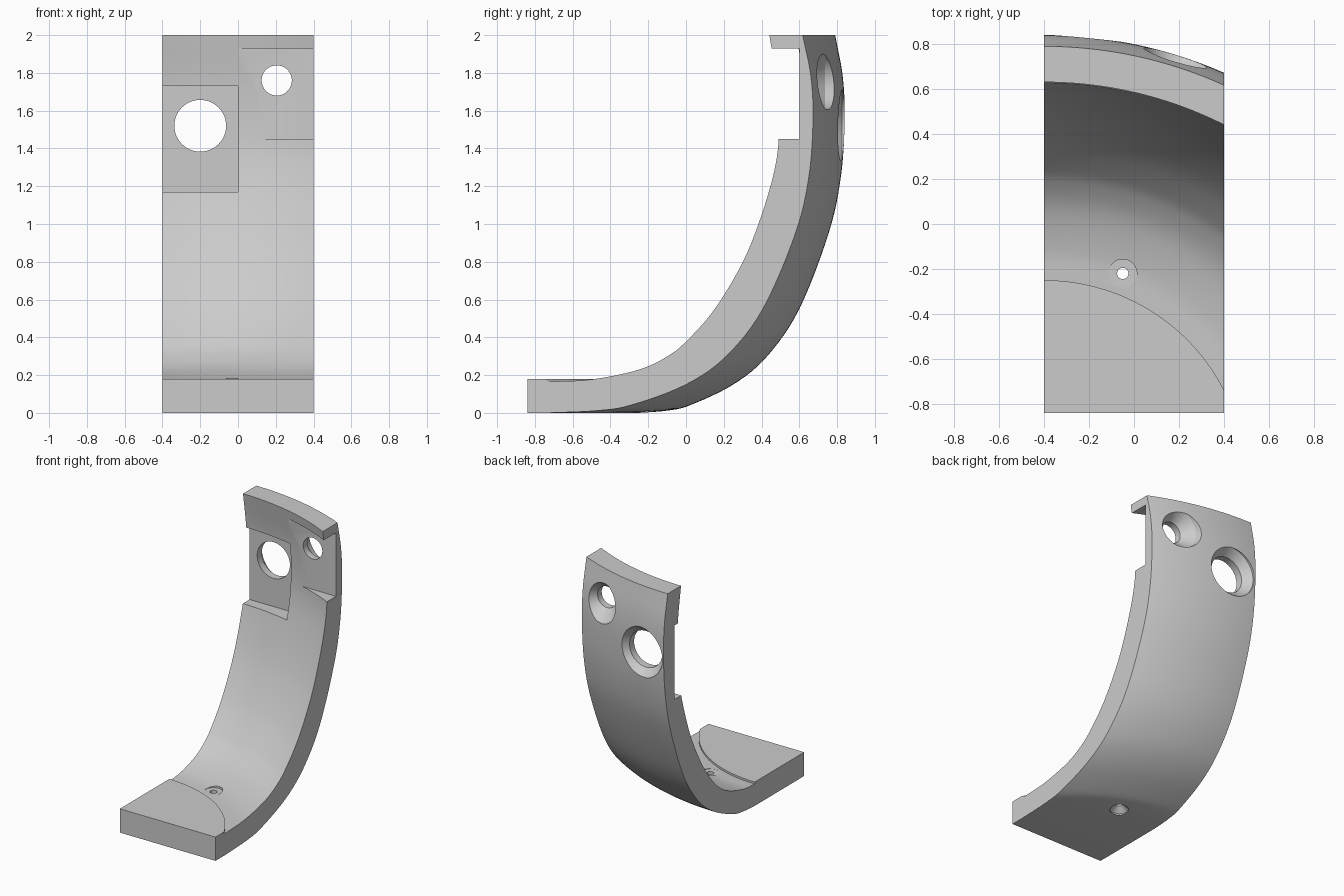
import bpy, bmesh, math
from mathutils import Vector, Matrix

if "Cube" in bpy.data.objects:
    bpy.data.objects.remove(bpy.data.objects["Cube"])

AX, AY = -0.4, -1.15      # vertical axis the shell curves around
FRONT = -0.84


def smooth_path(pts, steps=6):
    """Catmull-Rom curve through 2D points."""
    p = [Vector(q) for q in pts]
    p = [2 * p[0] - p[1]] + p + [2 * p[-1] - p[-2]]
    out = []
    for i in range(1, len(p) - 2):
        a, b, c, d = p[i - 1:i + 3]
        for k in range(steps):
            t = k / steps
            out.append(0.5 * (2 * b + (c - a) * t + (2 * a - 5 * b + 4 * c - d) * t * t
                              + (3 * b - a - 3 * c + d) * t ** 3))
    return out + [p[-2]]


def to_object(name, bm):
    bmesh.ops.recalc_face_normals(bm, faces=bm.faces)
    me = bpy.data.meshes.new(name)
    bm.to_mesh(me)
    bm.free()
    ob = bpy.data.objects.new(name, me)
    bpy.context.collection.objects.link(ob)
    return ob


# Curved shell: (y, z) profile at the left side, swept round the axis
outer = smooth_path([(-.25, 0), (-.1, .012), (.02, .04), (.25, .15), (.43, .30), (.6, .55),
                     (.755, .95), (.82, 1.25), (.84, 1.55), (.83, 1.78), (.79, 2)])
inner = smooth_path([(.631, 2), (.667, 1.75), (.677, 1.5), (.658, 1.3), (.595, 1.05),
                     (.507, .8), (.378, .55), (.253, .38), (.172, .30), (.057, .23),
                     (-.115, .178), (-.25, .165)])
profile = [Vector((FRONT, 0))] + outer + inner + [Vector((-.25, .18)), Vector((FRONT, .18))]
N = 32
bm = bmesh.new()
rows = []
for i in range(N + 1):
    x = -0.4 + 0.8 * i / N
    row = []
    for y, z in profile:
        if y > FRONT + 0.01:
            y = AY + math.sqrt((y - AY) ** 2 - (x - AX) ** 2)
        row.append(bm.verts.new((x, y, z)))
    rows.append(row)
M = len(profile)
for a, b in zip(rows, rows[1:]):
    for j in range(M):
        k = (j + 1) % M
        bm.faces.new((a[j], a[k], b[k], b[j]))
bm.faces.new(rows[0])
bm.faces.new(rows[-1])
bracket = to_object("curved_bracket", bm)


def cut(ob):
    """Subtract a cutter from the bracket and remove it."""
    ob.hide_render = True
    m = bracket.modifiers.new("cut", 'BOOLEAN')
    m.operation, m.solver, m.object = 'DIFFERENCE', 'EXACT', ob
    bpy.context.view_layer.objects.active = bracket
    bpy.ops.object.modifier_apply(modifier=m.name)
    bpy.data.objects.remove(ob)


def box_cut(x0, x1, y0, y1, z0, z1):
    bm = bmesh.new()
    bmesh.ops.create_cube(bm, size=1)
    for v in bm.verts:
        v.co = Vector(((x0 + x1) / 2 + v.co.x * (x1 - x0), (y0 + y1) / 2 + v.co.y * (y1 - y0),
                       (z0 + z1) / 2 + v.co.z * (z1 - z0)))
    cut(to_object("pocket_cutter", bm))


def bore_cut(center, steps, along_y, n=48):
    """Round stepped cutter: steps are (position along axis, radius)."""
    bm = bmesh.new()
    rings = []
    for h, r in steps:
        ring = []
        for i in range(n):
            t = 2 * math.pi * i / n
            u, w = r * math.cos(t), r * math.sin(t)
            co = (center[0] + u, h, center[1] + w) if along_y else (center[0] + u, center[1] + w, h)
            ring.append(bm.verts.new(co))
        rings.append(ring)
    for a, b in zip(rings, rings[1:]):
        for i in range(n):
            k = (i + 1) % n
            bm.faces.new((a[i], a[k], b[k], b[i]))
    bm.faces.new(rings[0])
    bm.faces.new(rings[-1])
    cut(to_object("bore_cutter", bm))


# Flat pockets on the inside
box_cut(-0.5, 0.0, 0.3, 0.71, 1.17, 1.73)
box_cut(0.003, 0.5, 0.2, 0.60, 1.45, 1.93)
# Countersunk holes: two near the top, one in the base
bore_cut((-0.2, 1.52), [(0.4, .137), (0.765, .137), (0.825, .19), (1.0, .19)], True)
bore_cut((0.205, 1.76), [(0.4, .08), (0.65, .08), (0.735, .152), (0.80, .165), (1.0, .165)], True)
bore_cut((-0.05, -0.22), [(-0.05, .068), (0.012, .064), (0.05, .025), (0.166, .025),
                          (0.167, .063), (0.4, .063)], False)

bpy.ops.object.select_all(action='DESELECT')
bracket.select_set(True)
bpy.context.view_layer.objects.active = bracket
bpy.ops.object.shade_smooth_by_angle(angle=math.radians(25))
